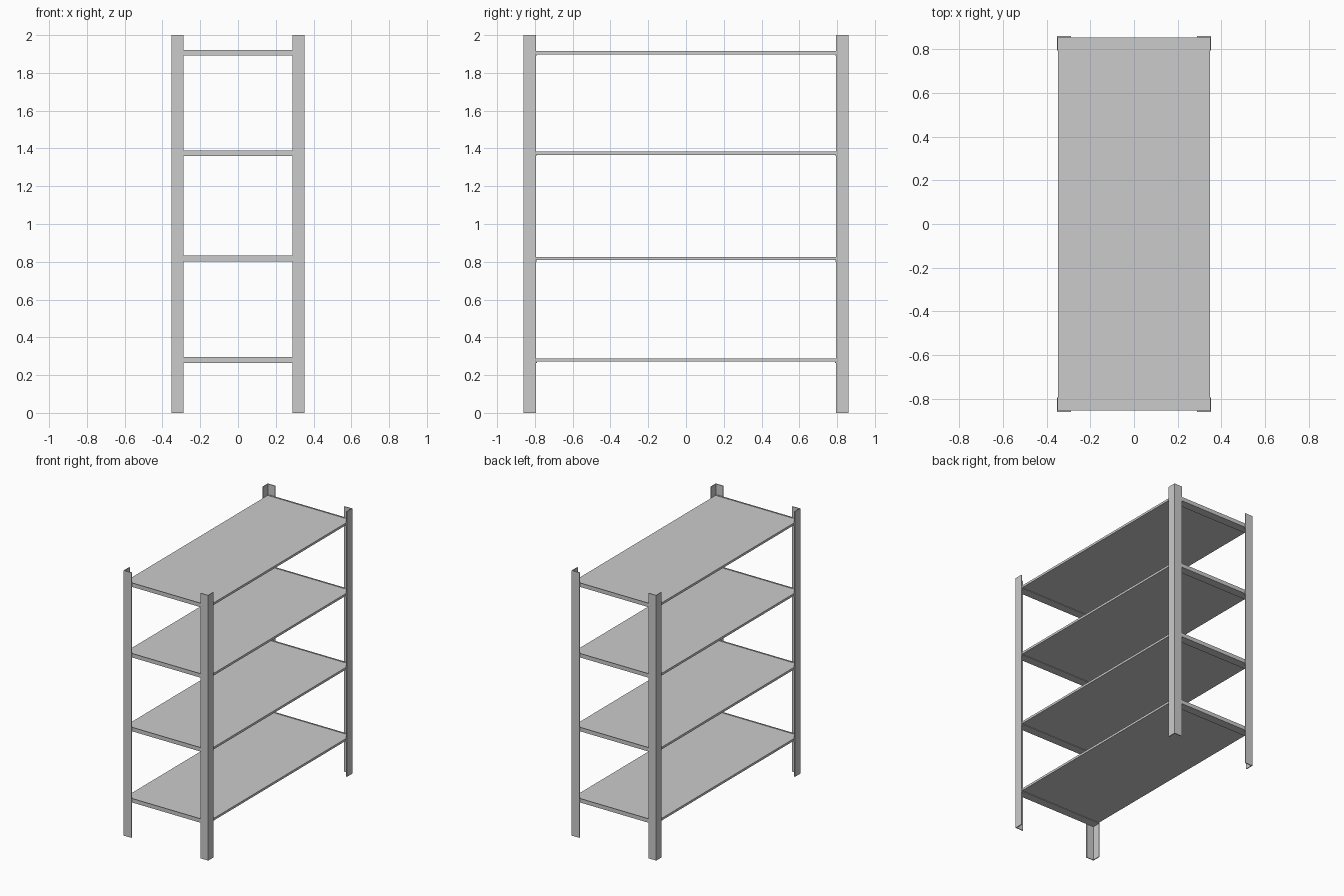
import bpy, bmesh

if "Cube" in bpy.data.objects:
    bpy.data.objects.remove(bpy.data.objects["Cube"])

HX, HY = 0.353, 0.859      # half width and half depth
T, LEG = 0.006, 0.065      # sheet thickness, angle leg width
SHELF_Z = (0.265, 0.802, 1.359, 1.891)


def extrude_profile(name, pts, direction):
    bm = bmesh.new()
    face = bm.faces.new([bm.verts.new(p) for p in pts])
    out = bmesh.ops.extrude_face_region(bm, geom=[face])
    moved = [v for v in out["geom"] if isinstance(v, bmesh.types.BMVert)]
    bmesh.ops.translate(bm, verts=moved, vec=direction)
    bmesh.ops.recalc_face_normals(bm, faces=bm.faces)
    me = bpy.data.meshes.new(name)
    bm.to_mesh(me)
    bm.free()
    ob = bpy.data.objects.new(name, me)
    bpy.context.collection.objects.link(ob)
    return ob


# Corner posts: upright angle sections with the open side facing inward
L = [(0, 0), (LEG, 0), (LEG, T), (T, T), (T, LEG), (0, LEG)]
for sx, side in ((-1, "left"), (1, "right")):
    for sy, end in ((-1, "front"), (1, "back")):
        pts = [(sx * (HX - a), sy * (HY - b), 0) for a, b in L]
        extrude_profile(f"{end}_{side}_post", pts, (0, 0, 2))

for i, z in enumerate(SHELF_Z, 1):
    # Shelf board resting between the posts
    x, y = HX - T, HY - 2 * T + 0.003
    pts = [(-x, -y, z + 0.007), (x, -y, z + 0.007), (x, y, z + 0.007), (-x, y, z + 0.007)]
    extrude_profile(f"shelf_board_{i}", pts, (0, 0, 0.017))

    # End beams: angle sections with a ledge under the board
    for sy, end in ((-1, "front"), (1, "back")):
        prof = [(T, 0), (0.07, 0), (0.07, 0.004), (T + 0.004, 0.004),
                (T + 0.004, 0.03), (T, 0.03)]
        pts = [(-x, sy * (HY - a), z + b) for a, b in prof]
        extrude_profile(f"{end}_beam_{i}", pts, (2 * x, 0, 0))
